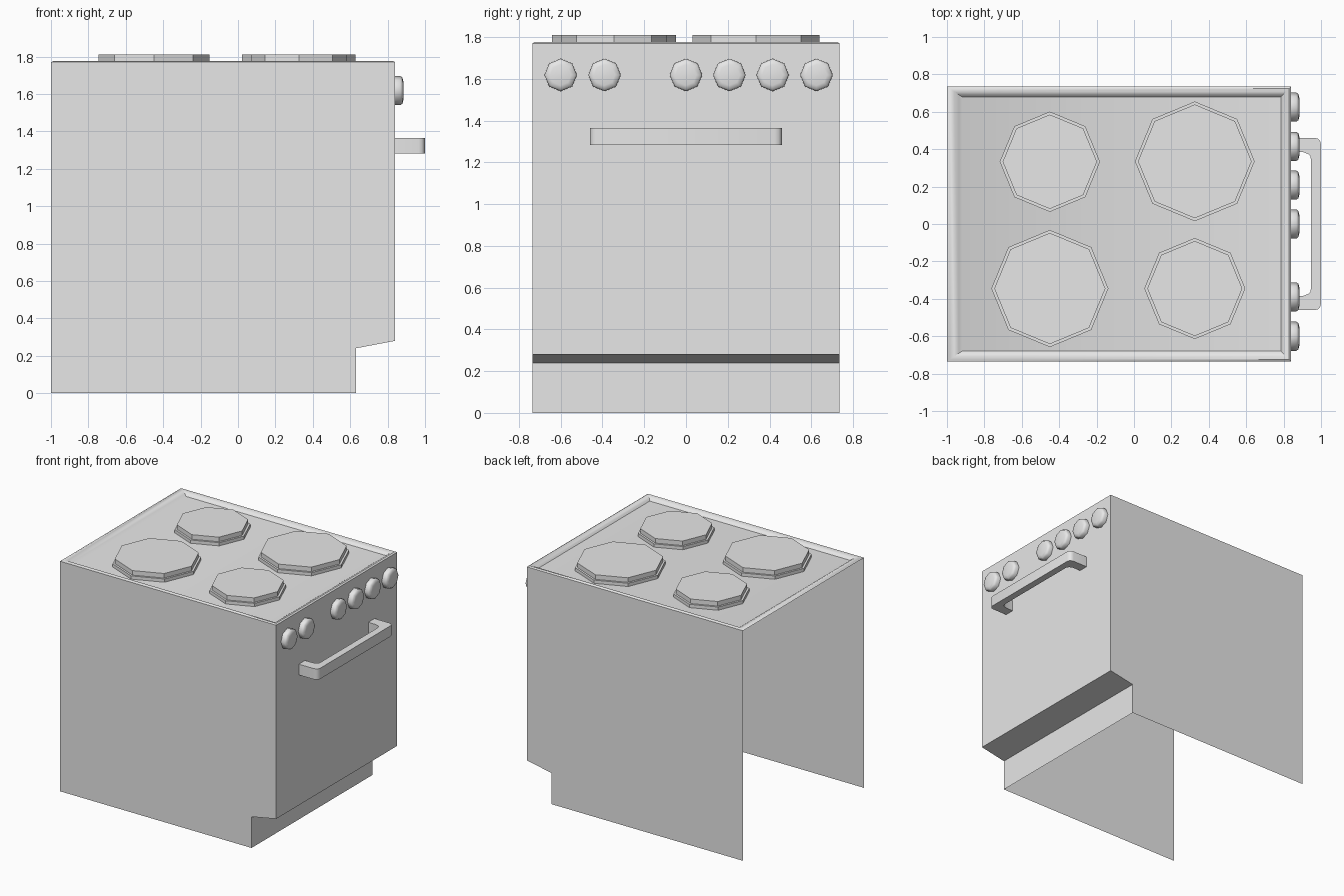
import bpy, bmesh, math
from mathutils import Matrix

cube = bpy.data.objects.get("Cube")
if cube:
    bpy.data.objects.remove(cube, do_unlink=True)

grey = bpy.data.materials.new("light_grey")
grey.use_nodes = True
grey.diffuse_color = (0.8, 0.8, 0.8, 1)
grey.node_tree.nodes["Principled BSDF"].inputs["Base Color"].default_value = (0.8, 0.8, 0.8, 1)

HALF = 0.735      # half width of the cabinet
BACK, FRONT = -1.0, 0.84
TOP = 1.77


def finish(name, bm, smooth=None, recalc=True):
    """Turn a bmesh into a named grey object, optionally smooth by angle."""
    if recalc:
        bmesh.ops.recalc_face_normals(bm, faces=bm.faces)
    mesh = bpy.data.meshes.new(name)
    bm.to_mesh(mesh)
    bm.free()
    mesh.materials.append(grey)
    ob = bpy.data.objects.new(name, mesh)
    bpy.context.collection.objects.link(ob)
    if smooth:
        bpy.ops.object.select_all(action='DESELECT')
        ob.select_set(True)
        bpy.context.view_layer.objects.active = ob
        bpy.ops.object.shade_smooth_by_angle(angle=math.radians(smooth))
    return ob


def lathe(name, rings, matrix, smooth=None):
    """Eight-sided turned part: (radius, height) rings, closed by a cap."""
    bm = bmesh.new()
    loops = []
    for r, h in rings:
        loops.append([bm.verts.new((r * math.cos(i * math.pi / 4),
                                    r * math.sin(i * math.pi / 4), h)) for i in range(8)])
    for a, b in zip(loops, loops[1:]):
        for i in range(8):
            j = (i + 1) % 8
            bm.faces.new((a[i], a[j], b[j], b[i]))
    bm.faces.new(loops[-1])
    bm.transform(matrix)
    return finish(name, bm, smooth, recalc=False)


# Cabinet: side profile with toe recess, open at the back and underneath
profile = [(BACK, 0), (0.63, 0), (0.63, 0.24), (FRONT, 0.28), (FRONT, TOP), (BACK, TOP)]
bm = bmesh.new()
near = [bm.verts.new((x, -HALF, z)) for x, z in profile]
far = [bm.verts.new((x, HALF, z)) for x, z in profile]
bm.faces.new(near)
bm.faces.new(far[::-1])
for i in range(1, 4):
    bm.faces.new((near[i], far[i], far[i + 1], near[i + 1]))
finish("cabinet", bm, recalc=False)

# Hob: rounded raised rim falling to a sunken plate
bm = bmesh.new()
loops = []
for t, z in [(0, TOP), (0.2, 1.777), (0.5, 1.774), (0.8, 1.762), (1, 1.75)]:
    s = 0.055 * t
    x0, x1, y = BACK + 0.08 * t, FRONT - s, HALF - s
    loops.append([bm.verts.new((px, py, z))
                  for px, py in [(x0, -y), (x1, -y), (x1, y), (x0, y)]])
for a, b in zip(loops, loops[1:]):
    for i in range(4):
        j = (i + 1) % 4
        bm.faces.new((a[i], a[j], b[j], b[i]))
bm.faces.new(loops[-1])
finish("hob_top", bm, 40, recalc=False)

# Burners: octagonal plates, each on a slightly wider base
for name, x, y, r in [("burner_back_near", -0.45, -0.345, 0.313),
                      ("burner_back_far", -0.45, 0.333, 0.268),
                      ("burner_front_near", 0.325, -0.345, 0.27),
                      ("burner_front_far", 0.325, 0.335, 0.32)]:
    lathe(name, [(r, 1.75), (r, 1.775), (r - 0.016, 1.775), (r - 0.016, 1.81)],
          Matrix.Translation((x, y, 0)))

# Knobs: rounded octagonal caps along the control panel
for n, y in enumerate([-0.6, -0.39, 0, 0.208, 0.415, 0.625]):
    lathe(f"knob_{n + 1}",
          [(0.078, 0), (0.078, 0.028), (0.07, 0.039), (0.05, 0.044), (0.006, 0.046)],
          Matrix.Translation((FRONT, y, 1.618)) @ Matrix.Rotation(math.pi / 2, 4, 'Y'), 50)

# Door handle: rounded bracket outline, mirrored and extruded upward
outer = [(FRONT, 0.46), (0.965, 0.46), (0.983, 0.456), (0.995, 0.444), (1.0, 0.425)]
inner = [(0.946, 0.345), (0.943, 0.362), (0.93, 0.375), (0.905, 0.384), (FRONT, 0.384)]
mirror = lambda pts: [(x, -y) for x, y in reversed(pts)]
bm = bmesh.new()
low, high = [[bm.verts.new((x, y, z)) for x, y in
              outer + mirror(outer) + mirror(inner) + inner] for z in (1.282, 1.365)]
bm.faces.new(low)
bm.faces.new(high)
for i in range(len(low)):
    j = (i + 1) % len(low)
    bm.faces.new((low[i], low[j], high[j], high[i]))
finish("door_handle", bm, 40)
